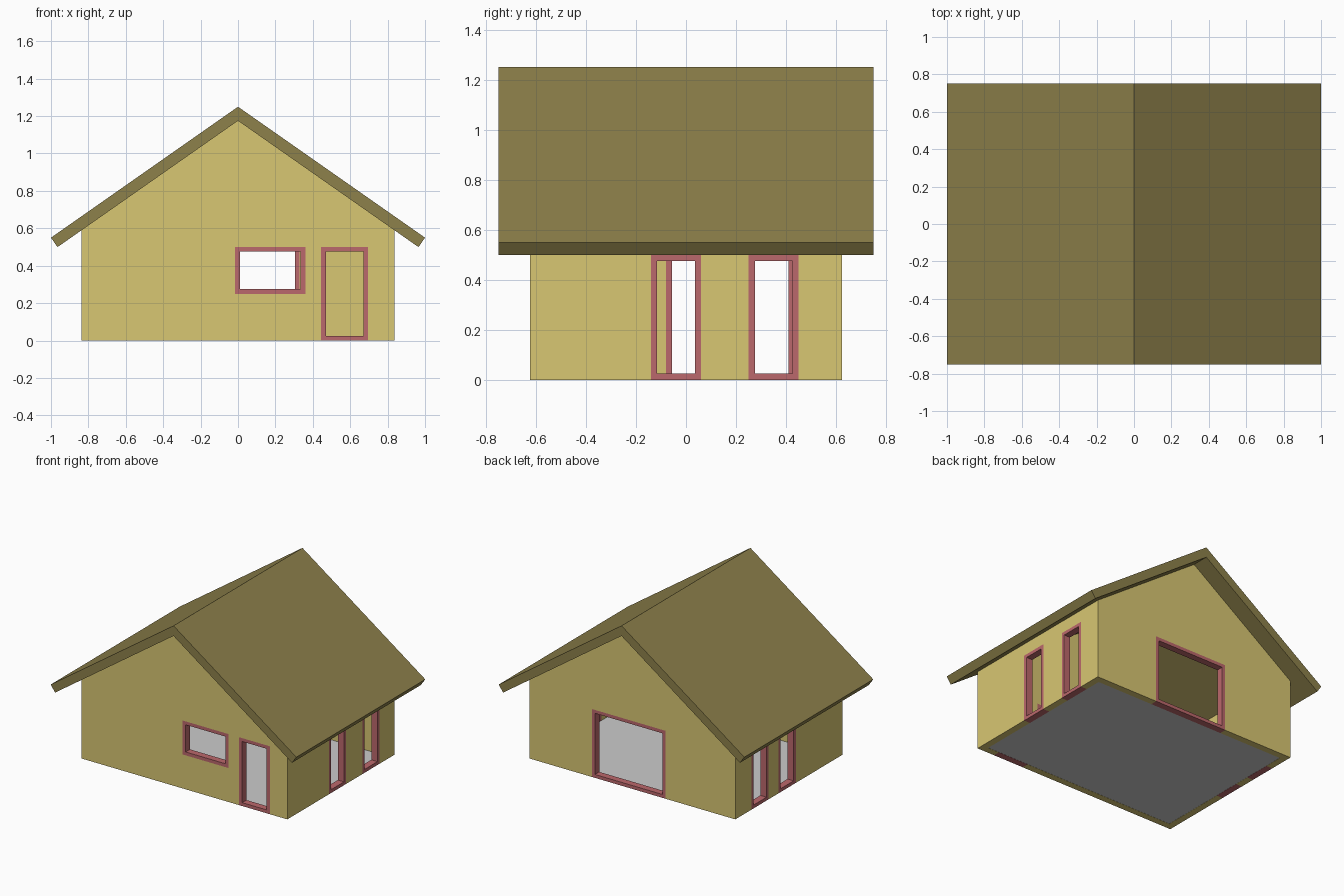
import bpy, bmesh

if "Cube" in bpy.data.objects:
    bpy.data.objects.remove(bpy.data.objects["Cube"])

W, D, T = 0.838, 0.623, 0.05      # wall half width, half depth, thickness
SLOPE, RIDGE, SOFFIT = 0.7, 1.25, 1.175


def material(name, rgb):
    m = bpy.data.materials.new(name)
    m.diffuse_color = (*rgb, 1)
    m.use_nodes = True
    m.node_tree.nodes["Principled BSDF"].inputs["Base Color"].default_value = m.diffuse_color
    return m


wall_mat = material("wall_yellow", (0.69, 0.57, 0.17))
roof_mat = material("roof_olive", (0.27, 0.22, 0.07))
frame_mat = material("frame_red", (0.50, 0.14, 0.15))


def finish(name, bm, mat=None):
    bmesh.ops.recalc_face_normals(bm, faces=bm.faces)
    me = bpy.data.meshes.new(name)
    bm.to_mesh(me)
    bm.free()
    ob = bpy.data.objects.new(name, me)
    bpy.context.collection.objects.link(ob)
    if mat:
        me.materials.append(mat)
    return ob


def prism(name, profile, half, mat):
    """Extrude an x-z profile along y."""
    bm = bmesh.new()
    a = [bm.verts.new((x, -half, z)) for x, z in profile]
    b = [bm.verts.new((x, half, z)) for x, z in profile]
    bm.faces.new(a)
    bm.faces.new(b)
    n = len(a)
    for i in range(n):
        j = (i + 1) % n
        bm.faces.new((a[i], a[j], b[j], b[i]))
    return finish(name, bm, mat)


def add_box(bm, lo, hi):
    vs = bmesh.ops.create_cube(bm, size=1)["verts"]
    for v in vs:
        v.co = [(l + h) / 2 + c * (h - l) for l, h, c in zip(lo, hi, v.co)]


def cut(ob, cutter):
    mod = ob.modifiers.new("cut", "BOOLEAN")
    mod.operation, mod.solver, mod.object = "DIFFERENCE", "EXACT", cutter
    bpy.context.view_layer.objects.active = ob
    bpy.ops.object.modifier_apply(modifier=mod.name)
    bpy.data.objects.remove(cutter)


# name, wall axis, wall side, start, end, bottom, top
openings = [
    ("front_window", "y", -1, -0.015, 0.36, 0.25, 0.5),
    ("front_door", "y", -1, 0.445, 0.695, 0.0, 0.5),
    ("back_window", "y", 1, -0.27, 0.33, 0.0, 0.5),
    ("right_window_1", "x", 1, -0.14, 0.06, 0.0, 0.5),
    ("right_window_2", "x", 1, 0.25, 0.45, 0.0, 0.5),
    ("left_window_1", "x", -1, -0.08, 0.12, 0.0, 0.5),
    ("left_window_2", "x", -1, 0.235, 0.435, 0.0, 0.5),
]


def place(axis, side, u, depth, z):
    """Point on a wall: u along it, depth inward from its outer face."""
    return (u, side * (D - depth), z) if axis == "y" else (side * (W - depth), u, z)


# Walls: gabled prism, hollowed, then pierced by the openings
eave = SOFFIT - SLOPE * W
walls = prism("walls", [(-W, 0), (W, 0), (W, eave), (0, SOFFIT), (-W, eave)], D, wall_mat)
bm = bmesh.new()
add_box(bm, (T - W, T - D, -0.2), (W - T, D - T, 1.5))
cut(walls, finish("room_cutter", bm))
bm = bmesh.new()
for _, ax, s, u0, u1, z0, z1 in openings:
    p = place(ax, s, u0, -0.1, z0 if z0 > 0 else -0.1)
    q = place(ax, s, u1, T + 0.05, z1)
    add_box(bm, [min(c) for c in zip(p, q)], [max(c) for c in zip(p, q)])
cut(walls, finish("opening_cutter", bm))

# Door and window frames: rectangular rings filling each opening's edge
F = 0.025
for name, ax, s, u0, u1, z0, z1 in openings:
    bm = bmesh.new()
    loops = []
    for inset, depth in ((0, 0), (F, 0), (F, T), (0, T)):
        a, b, c, d = u0 + inset, u1 - inset, z0 + inset, z1 - inset
        loops.append([bm.verts.new(place(ax, s, u, depth, z))
                      for u, z in ((a, c), (b, c), (b, d), (a, d))])
    for k in range(4):
        p, q = loops[k], loops[(k + 1) % 4]
        for i in range(4):
            j = (i + 1) % 4
            bm.faces.new((p[i], p[j], q[j], q[i]))
    finish(name + "_frame", bm, frame_mat)

# Floor sheet
bm = bmesh.new()
bm.faces.new([bm.verts.new((x * W, y * D, 0.001))
              for x, y in ((-1, -1), (1, -1), (1, 1), (-1, 1))])
finish("floor", bm)

# Roof: chevron slab with square-cut eaves
prism("roof", [(0, RIDGE), (1, RIDGE - SLOPE), (0.965, 0.4995), (0, SOFFIT),
               (-0.965, 0.4995), (-1, RIDGE - SLOPE)], 0.75, roof_mat)
